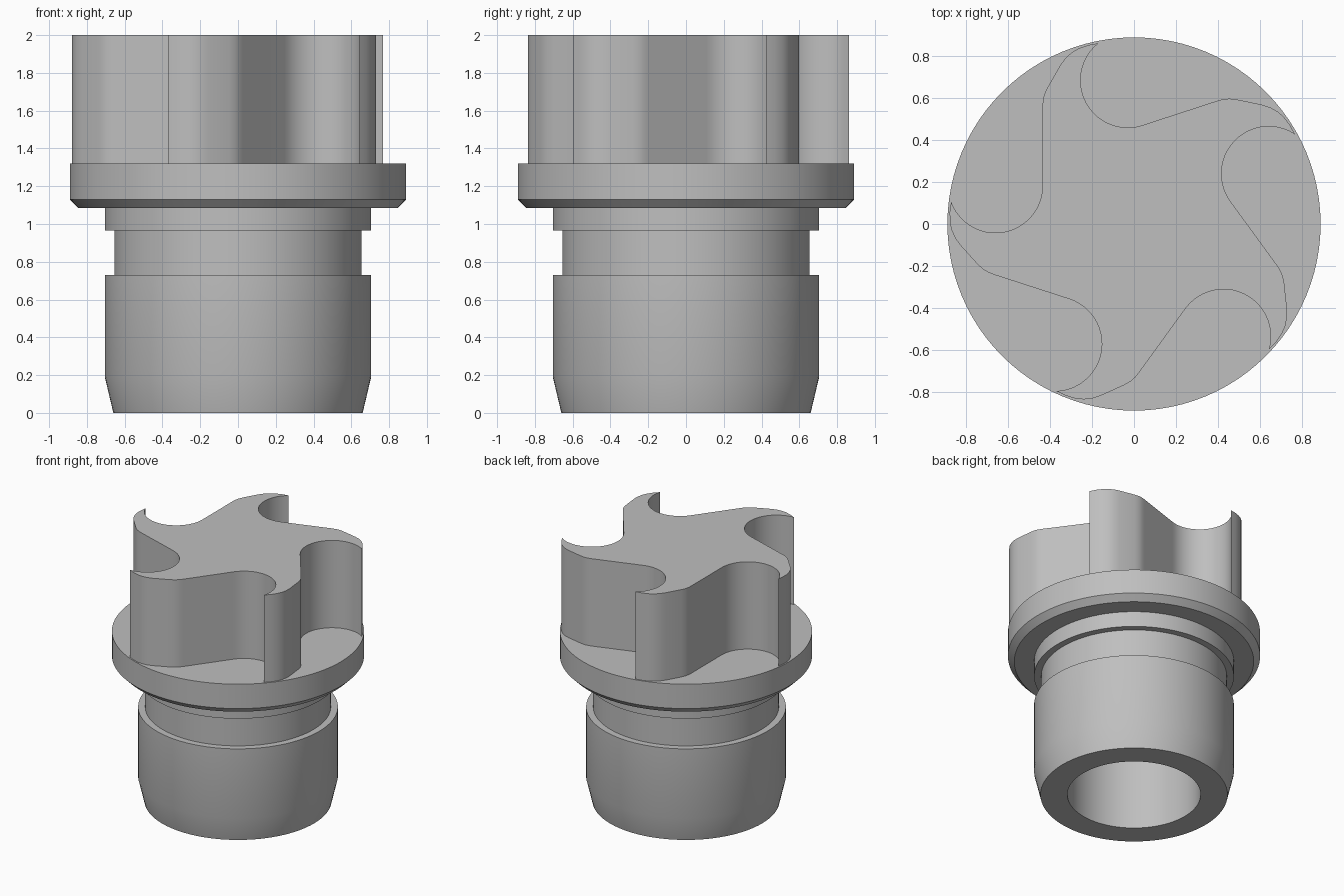
import bpy, bmesh, math
from mathutils import Vector, Matrix

cube = bpy.data.objects.get("Cube")
if cube:
    bpy.data.objects.remove(cube, do_unlink=True)

# Single plain grey
GREY = (0.52, 0.52, 0.52, 1.0)
grey = bpy.data.materials.new("plain_grey")
grey.use_nodes = True
grey.diffuse_color = GREY
grey.node_tree.nodes["Principled BSDF"].inputs["Base Color"].default_value = GREY


def finish(name, bm):
    """Turn a bmesh into a named object, smooth with sharp edges kept."""
    bmesh.ops.remove_doubles(bm, verts=bm.verts, dist=1e-5)
    bmesh.ops.recalc_face_normals(bm, faces=bm.faces)
    mesh = bpy.data.meshes.new(name)
    bm.to_mesh(mesh)
    bm.free()
    mesh.materials.append(grey)
    obj = bpy.data.objects.new(name, mesh)
    bpy.context.collection.objects.link(obj)
    bpy.ops.object.select_all(action="DESELECT")
    obj.select_set(True)
    bpy.context.view_layer.objects.active = obj
    bpy.ops.object.shade_smooth_by_angle(angle=math.radians(30))
    return obj


def lathe(name, profile, steps=96):
    """Revolve (radius, height) points about the z axis."""
    bm = bmesh.new()
    verts = [bm.verts.new((r, 0, z)) for r, z in profile]
    edges = [bm.edges.new(pair) for pair in zip(verts, verts[1:])]
    bmesh.ops.spin(bm, geom=verts + edges, cent=(0, 0, 0), axis=(0, 0, 1),
                   angle=math.tau, steps=steps)
    return finish(name, bm)


# Plug body: chamfered foot, groove, flange and a blind bore from below
lathe("plug_body", [
    (0, 1.1), (0.47, 1.1), (0.47, 0),                 # bore
    (0.66, 0), (0.705, 0.19), (0.705, 0.73),          # foot
    (0.655, 0.73), (0.655, 0.965), (0.705, 0.965),    # groove
    (0.705, 1.085), (0.845, 1.085), (0.89, 1.13),     # neck and flange
    (0.89, 1.32), (0, 1.32),
])

# Grip: five hooked blades around a core
BLADES = 5
POCKET, RADIUS, ARC_STEPS = Vector((-0.03, 0.685)), 0.225, 22
outline = []
for i in range(ARC_STEPS + 1):
    a = math.radians(128 + 160 * i / ARC_STEPS)
    outline.append(POCKET + RADIUS * Vector((math.cos(a), math.sin(a))))
# back of the next blade, running out to its tip
outline += [Vector(p) for p in (
    (0.395, 0.587), (0.425, 0.595), (0.455, 0.598), (0.49, 0.594),
    (0.61, 0.569), (0.65, 0.556), (0.685, 0.536), (0.715, 0.51), (0.745, 0.47))]

bm = bmesh.new()
ring = []
for k in range(BLADES):
    turn = Matrix.Rotation(-math.tau * k / BLADES, 3, "Z")
    ring += [bm.verts.new(turn @ Vector((p.x, p.y, 1.31))) for p in outline]
base = bm.faces.new(ring)
top = bmesh.ops.extrude_face_region(bm, geom=[base], use_keep_orig=True)
bmesh.ops.translate(bm, vec=(0, 0, 0.69),
                    verts=[v for v in top["geom"] if isinstance(v, bmesh.types.BMVert)])
finish("star_grip", bm)
